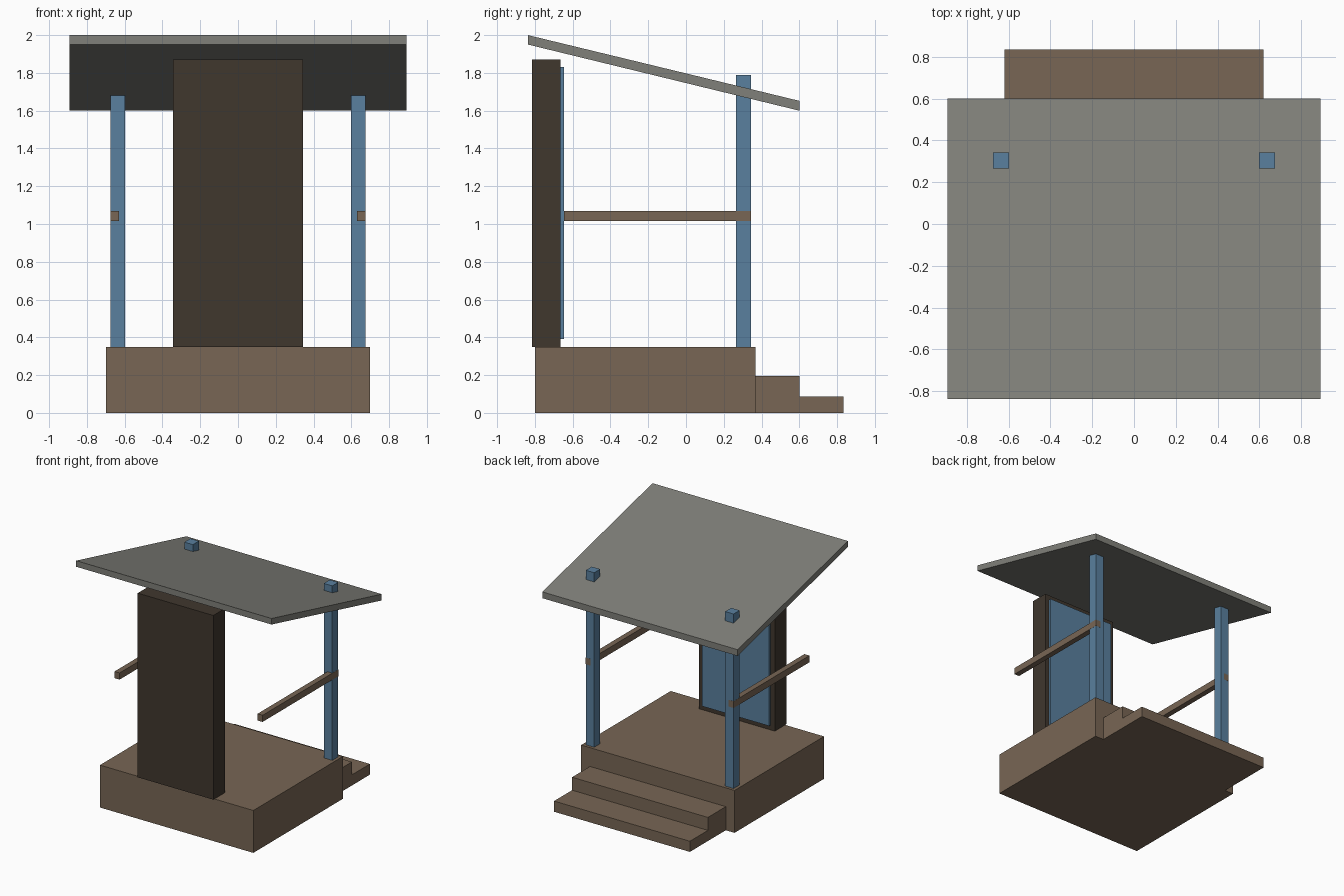
import bpy
import bmesh

cube = bpy.data.objects.get("Cube")
if cube:
    bpy.data.objects.remove(cube, do_unlink=True)


def material(name, srgb):
    linear = [((c + 0.055) / 1.055) ** 2.4 for c in srgb] + [1.0]
    mat = bpy.data.materials.new(name)
    mat.use_nodes = True
    mat.diffuse_color = linear
    mat.node_tree.nodes["Principled BSDF"].inputs["Base Color"].default_value = linear
    return mat


WOOD = material("brown wood", (0.47, 0.40, 0.33))
DARK = material("dark frame", (0.25, 0.215, 0.18))
BLUE = material("blue paint", (0.35, 0.50, 0.62))
GREY = material("grey roofing", (0.50, 0.50, 0.475))


def prism(name, mat, x0, x1, profile):
    """Extrude a (y, z) profile from x0 to x1."""
    bm = bmesh.new()
    face = bm.faces.new([bm.verts.new((x0, y, z)) for y, z in profile])
    new = bmesh.ops.extrude_face_region(bm, geom=[face])["geom"]
    verts = [v for v in new if isinstance(v, bmesh.types.BMVert)]
    bmesh.ops.translate(bm, vec=(x1 - x0, 0, 0), verts=verts)
    bmesh.ops.recalc_face_normals(bm, faces=bm.faces)
    mesh = bpy.data.meshes.new(name)
    bm.to_mesh(mesh)
    bm.free()
    mesh.materials.append(mat)
    obj = bpy.data.objects.new(name, mesh)
    bpy.context.collection.objects.link(obj)
    return obj


def box(name, mat, x, y, z):
    return prism(name, mat, x[0], x[1],
                 [(y[0], z[0]), (y[1], z[0]), (y[1], z[1]), (y[0], z[1])])


# Raised deck and the two steps behind it
DECK_TOP, DECK_BACK = 0.35, 0.367
box("deck", WOOD, (-0.70, 0.70), (-0.80, DECK_BACK), (0, DECK_TOP))
prism("steps", WOOD, -0.62, 0.62,
      [(DECK_BACK, 0), (0.835, 0), (0.835, 0.088), (0.60, 0.088),
       (0.60, 0.195), (DECK_BACK, 0.195)])

# Door frame with its raised blue panel
box("door_frame", DARK, (-0.345, 0.345), (-0.815, -0.665), (DECK_TOP, 1.87))
box("door_panel", BLUE, (-0.307, 0.307), (-0.70, -0.645), (0.39, 1.83))

# Posts that pass through the roof, and handrails
for side, sign in (("left", 1), ("right", -1)):
    box(side + "_post", BLUE, sorted((sign * 0.598, sign * 0.675)),
        (0.265, 0.343), (DECK_TOP, 1.79))
    box(side + "_handrail", WOOD, sorted((sign * 0.63, sign * 0.676)),
        (-0.645, 0.344), (1.015, 1.07))

# Sloping slab roof
prism("roof", GREY, -0.892, 0.892,
      [(-0.837, 1.95), (0.60, 1.60), (0.60, 1.652), (-0.837, 2.0)])
